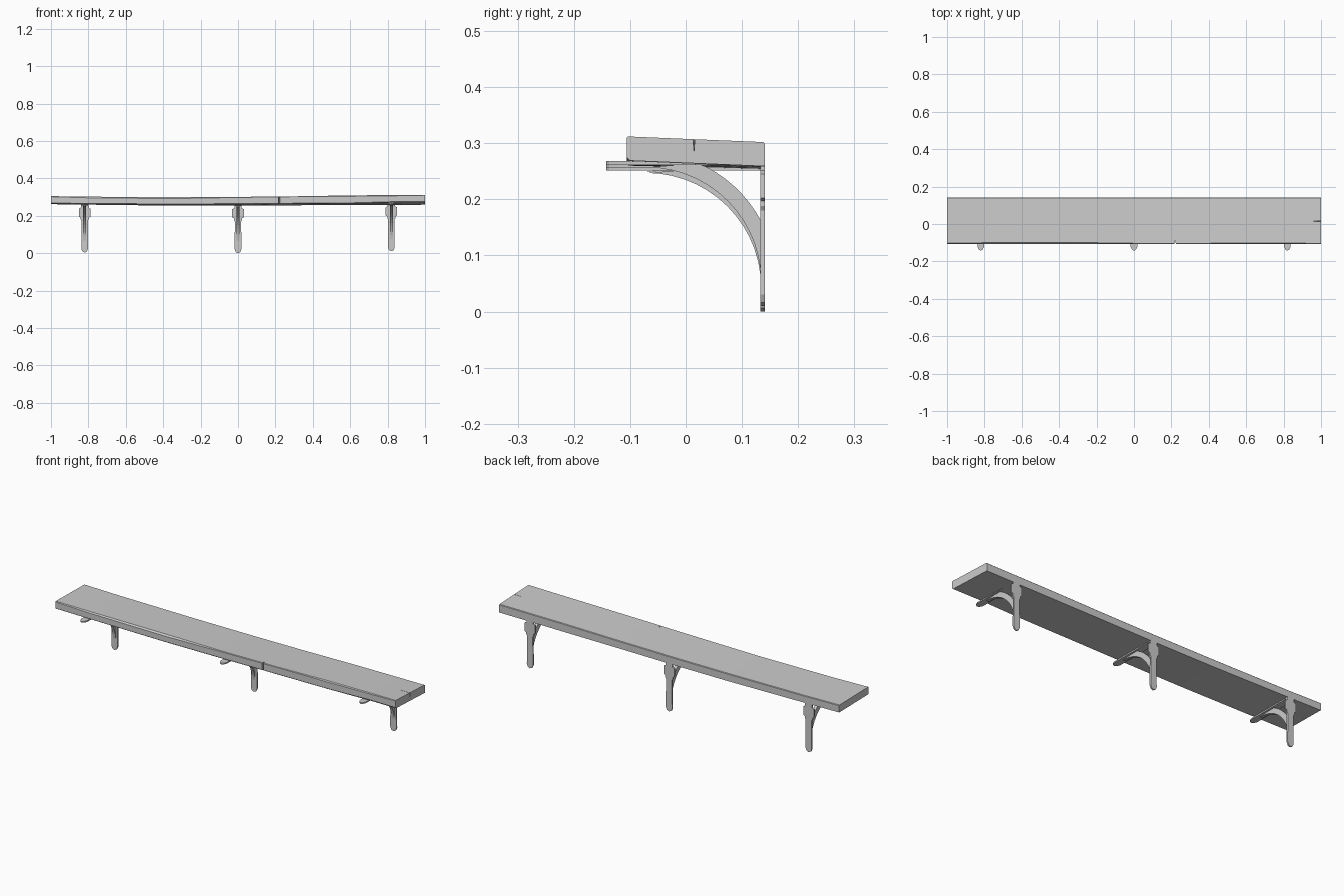
import bpy, bmesh
from math import cos, sin, radians
from mathutils import Vector

cube = bpy.data.objects.get("Cube")
if cube:
    bpy.data.objects.remove(cube, do_unlink=True)

grey = bpy.data.materials.new("plain_grey")
grey.use_nodes = True
colour = (0.6, 0.6, 0.6, 1)
grey.diffuse_color = colour
grey.node_tree.nodes["Principled BSDF"].inputs["Base Color"].default_value = colour


def finish(name, bm):
    """Turn a bmesh into a grey object."""
    bmesh.ops.recalc_face_normals(bm, faces=bm.faces)
    mesh = bpy.data.meshes.new(name)
    bm.to_mesh(mesh)
    bm.free()
    mesh.materials.append(grey)
    obj = bpy.data.objects.new(name, mesh)
    bpy.context.collection.objects.link(obj)
    return obj


def loft(name, rings):
    """Skin a row of matching closed rings and cap both ends."""
    bm = bmesh.new()
    rows = [[bm.verts.new(p) for p in ring] for ring in rings]
    for a, b in zip(rows, rows[1:]):
        for i in range(len(a)):
            j = (i + 1) % len(a)
            bm.faces.new((a[i], a[j], b[j], b[i]))
    bm.faces.new(rows[0])
    bm.faces.new(rows[-1])
    return finish(name, bm)


def slab(name, outline, depth):
    """Extrude a flat outline along the depth vector."""
    start = [Vector(p) for p in outline]
    return loft(name, [start, [p + Vector(depth) for p in start]])


def mirrored(half):
    """Complete a half outline given as (side, along) points."""
    return half + [(-s, a) for s, a in reversed(half) if s > 0]


# Plank: gently warped, with worn front edges (x, top, bottom, top wear, bottom wear)
FRONT, BACK = -0.106, 0.141
sections = [
    (-1.0, 0.305, 0.266, 0.003, 0.002),
    (-0.8, 0.302, 0.264, 0.006, 0.002),
    (-0.35, 0.300, 0.260, 0.008, 0.003),
    (0.0, 0.301, 0.261, 0.003, 0.004),
    (0.3, 0.304, 0.264, 0.002, 0.003),
    (0.6, 0.309, 0.266, 0.005, 0.003),
    (0.85, 0.311, 0.268, 0.004, 0.008),
    (1.0, 0.312, 0.269, 0.002, 0.006),
]
rings = []
for x, top, low, wear, chip in sections:
    drop = 0.004 + 0.003 * (x + 1)
    rings.append([
        (x, FRONT, low + chip), (x, FRONT, top - wear),
        (x, FRONT + wear, top), (x, BACK - 0.003, top - drop),
        (x, BACK, top - drop - 0.003), (x, BACK, low - drop),
        (x, FRONT + chip, low),
    ])
plank = loft("plank", rings)

# Splits: a nick in the front edge and a tapering crack in the left end
nick = slab("nick_cutter", [(0.213, -0.12, 0.2), (0.227, -0.12, 0.2), (0.22, -0.085, 0.2)],
            (0, 0, 0.2))
crack = loft("crack_cutter", [
    [(0.94, 0.0155, 0.33), (0.94, 0.0165, 0.33), (0.94, 0.016, 0.302)],
    [(1.02, 0.010, 0.33), (1.02, 0.019, 0.33), (1.02, 0.0145, 0.278)],
])
bpy.context.view_layer.objects.active = plank
for cutter in (nick, crack):
    cutter.hide_render = True
    cut = plank.modifiers.new("split", "BOOLEAN")
    cut.operation = "DIFFERENCE"
    cut.object = cutter
    bpy.ops.object.modifier_apply(modifier=cut.name)
    bpy.data.objects.remove(cutter, do_unlink=True)

# Brackets: pointed wall plate, pointed shelf arm and curved brace
plate_half = [(0, 0), (0.012, 0.006), (0.018, 0.02), (0.017, 0.17), (0.022, 0.178),
              (0.022, 0.187), (0.031, 0.192), (0.031, 0.235), (0.02, 0.241), (0.02, 0.258)]
arm_half = [(0, -0.143), (0.01, -0.137), (0.018, -0.122), (0.018, 0.135)]


def arc(radius, start, end, steps):
    for i in range(steps + 1):
        a = radians(start + (end - start) * i / steps)
        yield -0.07 + radius * cos(a), 0.043 + radius * sin(a)


brace_outline = list(arc(0.204, 90, 0, 14)) + list(arc(0.231, 28, 67, 8))

for side, x, lift in (("right", -0.82, 0.003), ("middle", 0, 0), ("left", 0.82, 0.01)):
    slab(side + "_wall_plate", [(x + s, 0.133, z + lift) for s, z in mirrored(plate_half)],
         (0, 0.008, 0))
    slab(side + "_shelf_arm", [(x + s, y, 0.251 + lift) for s, y in mirrored(arm_half)],
         (0, 0, 0.007))
    slab(side + "_curved_brace", [(x - 0.008, y, min(z, 0.254) + lift) for y, z in brace_outline],
         (0.016, 0, 0))
